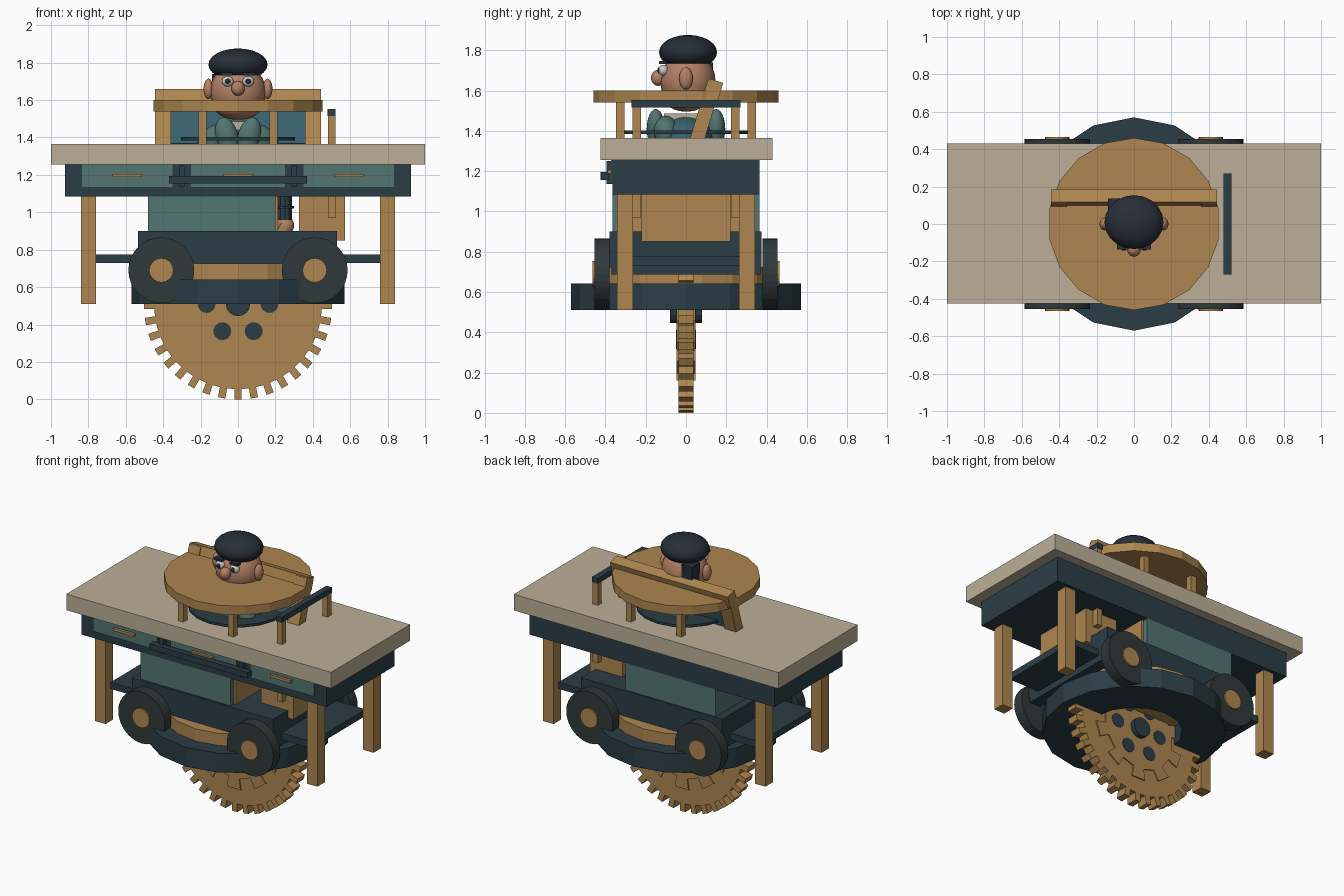
import bpy, bmesh
from math import sin, cos, pi, radians

if "Cube" in bpy.data.objects:
    bpy.data.objects.remove(bpy.data.objects["Cube"])

def mat(name, c):
    m = bpy.data.materials.new(name)
    m.diffuse_color = (*c, 1)
    m.use_nodes = True
    m.node_tree.nodes["Principled BSDF"].inputs["Base Color"].default_value = m.diffuse_color
    return m

DARK = mat("dark_blue", (.024, .048, .06))
TAN = mat("wood", (.42, .24, .08))
TOP = mat("pale_wood", (.50, .43, .31))
GREEN = mat("green", (.085, .18, .165))
TEAL = mat("teal", (.04, .12, .16))
SKIN = mat("skin", (.46, .22, .13))
TYRE = mat("tyre", (.03, .04, .042))
HAIR = mat("cap_cloth", (.02, .028, .04))
WHITE = mat("white", (.8, .8, .78))

def finish(bm, name, m, smooth=False):
    bmesh.ops.recalc_face_normals(bm, faces=bm.faces)
    for f in bm.faces:
        f.smooth = smooth
    me = bpy.data.meshes.new(name)
    bm.to_mesh(me)
    bm.free()
    me.materials.append(m)
    ob = bpy.data.objects.new(name, me)
    bpy.context.collection.objects.link(ob)
    return ob

def box(name, x, y, z, m, tilt=0):
    bm = bmesh.new()
    bmesh.ops.create_cube(bm, size=1)
    s = [b - a for a, b in (x, y, z)]
    bmesh.ops.scale(bm, vec=s, verts=bm.verts)
    ob = finish(bm, name, m)
    ob.location = [(a + b) / 2 for a, b in (x, y, z)]
    ob.rotation_euler.x = radians(tilt)
    return ob

def prism(name, pts, lo, hi, m, at=(0, 0, 0), axis='z'):
    """Extrude a closed outline from lo to hi along z or y."""
    bm = bmesh.new()
    place = (lambda p, h: (p[0], p[1], h)) if axis == 'z' else (lambda p, h: (p[0], h, p[1]))
    a = [bm.verts.new(place(p, lo)) for p in pts]
    b = [bm.verts.new(place(p, hi)) for p in pts]
    n = len(pts)
    bm.faces.new(a)
    bm.faces.new(b)
    for i in range(n):
        j = (i + 1) % n
        bm.faces.new((a[i], a[j], b[j], b[i]))
    ob = finish(bm, name, m)
    ob.location = at
    return ob

def circle(r, n, off=pi / 2):
    return [(r * cos(off + 2 * pi * i / n), r * sin(off + 2 * pi * i / n)) for i in range(n)]

def ring(name, ro, ri, z0, z1, n, m):
    bm = bmesh.new()
    prof = [(ro, z0), (ro, z1), (ri, z1), (ri, z0)]
    rows = [[bm.verts.new((r * sin(2 * pi * i / n), r * cos(2 * pi * i / n), z)) for r, z in prof]
            for i in range(n)]
    for i in range(n):
        p, q = rows[i], rows[(i + 1) % n]
        for k in range(4):
            l = (k + 1) % 4
            bm.faces.new((p[k], p[l], q[l], q[k]))
    return finish(bm, name, m)

def ball(name, at, r, m, tilt=0):
    bm = bmesh.new()
    bmesh.ops.create_uvsphere(bm, u_segments=20, v_segments=12, radius=1)
    bmesh.ops.scale(bm, vec=r, verts=bm.verts)
    ob = finish(bm, name, m, True)
    ob.location = at
    ob.rotation_euler.y = radians(tilt)
    return ob

# table: top, apron, drawers, handles, legs, shelf
box("table_top", (-1, 1), (-.425, .43), (1.255, 1.365), TOP)
box("apron", (-.925, .925), (-.365, .365), (1.085, 1.255), DARK)
for n, (a, b) in enumerate([(-.835, -.35), (-.25, .25), (.35, .835)]):
    box(f"drawer_{n}", (a, b), (-.372, -.36), (1.135, 1.255), GREEN)
    c = (a + b) / 2
    box(f"drawer_handle_{n}", (c - .078, c + .078), (-.39, -.37), (1.188, 1.206), TAN)
box("front_rail", (-.37, .37), (-.425, -.385), (1.155, 1.195), DARK)
for s in (-1, 1):
    box("front_rail_bracket", (s * .3 - .015, s * .3 + .015), (-.395, -.365), (1.135, 1.25), DARK)
    for t in (-1, 1):
        box("table_leg", (s * .8 - .04, s * .8 + .04), (t * .303 - .04, t * .303 + .04), (.51, 1.09), TAN)
box("shelf", (-.76, .76), (-.29, .29), (.73, .775), DARK)

# cabinet, carriage and side crate
box("cabinet", (-.48, .2), (-.365, .365), (.89, 1.09), GREEN)
box("cabinet_edge", (.2, .215), (-.33, .33), (.89, 1.09), TAN)
box("carriage", (-.535, .53), (-.38, .375), (.722, .9), DARK)
for s in (-1, 1):
    box("carriage_end", (s * .49 - .04, s * .49 + .04), (-.37, .37), (.687, .73), DARK)
box("side_crate", (.327, .572), (-.22, .22), (.85, 1.086), TAN)

# turntable and base ring
prism("turntable", circle(.46, 18), .635, .725, TAN)
ring("base_ring", .57, .30, .51, .642, 16, DARK)

# road wheels
for s in (-1, 1):
    for t in (-1, 1):
        w = sorted((t * .38, t * .455))
        prism("wheel", circle(.176, 32), *w, TYRE, (s * .41, 0, .69), 'y')
        h = sorted((t * .44, t * .465))
        prism("wheel_hub", circle(.065, 20), *h, TAN, (s * .41, 0, .69), 'y')

# big toothed wheel
N = 36
teeth = []
for i in range(N):
    c = 2 * pi * i / N - pi / 2
    for d, r in ((-.56, .448), (-.26, .448), (-.24, .503), (.24, .503), (.26, .448)):
        a = c + d * 2 * pi / N * .95
        if d > -.5:
            teeth.append((r * cos(a), r * sin(a)))
prism("toothed_wheel", teeth, -.038, .038, TAN, (0, 0, .503), 'y')
notch = []
for i in range(10):
    c = 2 * pi * i / 10 - pi / 2
    for d, r in ((-.15, .27), (-.15, .345), (.15, .345), (.15, .27)):
        notch.append((r * cos(c + d), r * sin(c + d)))
prism("wheel_spoke_plate", notch, -.046, .046, TAN, (0, 0, .503), 'y')
for i in range(6):
    a = i * pi / 3
    prism("wheel_bolt", circle(.048, 16), -.049, .049, DARK,
          (.168 * cos(a), 0, .51 + .168 * sin(a)), 'y')
prism("axle", circle(.065, 16), -.08, .08, DARK, (0, 0, .51), 'y')

# upper round tray on posts, lower collar disc
ring("round_tray", .46, .10, 1.54, 1.60, 18, TAN)
for s in (-1, 1):
    for t in (-1, 1):
        box("tray_post", (s * .19 - .021, s * .19 + .021), (t * .327 - .021, t * .327 + .021), (1.36, 1.545), TAN)
prism("collar_disc", circle(.31, 18), 1.385, 1.402, DARK)

# tilted backrest frame with infill
T = -17
for s in (-1, 1):
    box("backrest_side", (s * .402 - .043, s * .402 + .043), (.063, .133), (1.345, 1.65), TAN, T)
box("backrest_top_rail", (-.445, .445), (.103, .173), (1.56, 1.65), TAN, T)
box("backrest_panel", (-.36, .36), (.07, .10), (1.36, 1.56), TEAL, T)

# side rail
box("side_rail", (.478, .52), (-.27, .27), (1.515, 1.552), DARK)
for t in (-1, 1):
    box("side_rail_post", (.48, .52), (t * .245 - .021, t * .245 + .021), (.97, 1.52), TAN)

# seated figure: torso, arms, collar
ball("torso", (0, 0, 1.36), (.22, .15, .12), TEAL)
for s in (-1, 1):
    ball("shoulder", (s * .11, -.1, 1.40), (.09, .06, .07), GREEN, s * 25)
    for t in (-1, 1):
        ball("jacket_fold", (s * .06, t * .15, 1.41), (.06, .045, .10), GREEN, s * 15)
box("collar", (-.1, .1), (-.11, .06), (1.41, 1.485), TOP)
prism("sleeve", circle(.04, 10), .96, 1.09, DARK, (.25, 0, 0))
prism("sleeve_cuff", circle(.052, 10), 1.02, 1.035, DARK, (.25, 0, 0))
ball("hand", (.255, 0, .93), (.045, .04, .05), SKIN)

# head, face and cap
ball("head", (0, .01, 1.645), (.15, .137, .15), SKIN)
ball("jaw", (0, .0, 1.58), (.135, .12, .085), SKIN)
ball("cap", (0, .01, 1.79), (.158, .144, .086), HAIR)
box("back_hair", (-.14, -.06), (.05, .135), (1.58, 1.74), HAIR)
ball("nose", (0, -.137, 1.663), (.036, .037, .04), SKIN)
for s in (-1, 1):
    ball("ear", (s * .158, 0, 1.66), (.026, .034, .055), SKIN)
    ball("eye", (s * .055, -.112, 1.70), (.031, .025, .028), WHITE)
    ball("pupil", (s * .055, -.134, 1.70), (.014, .008, .015), HAIR)
    box("eyebrow", (s * .06 - .03, s * .06 + .03), (-.135, -.10), (1.732, 1.747), HAIR)
